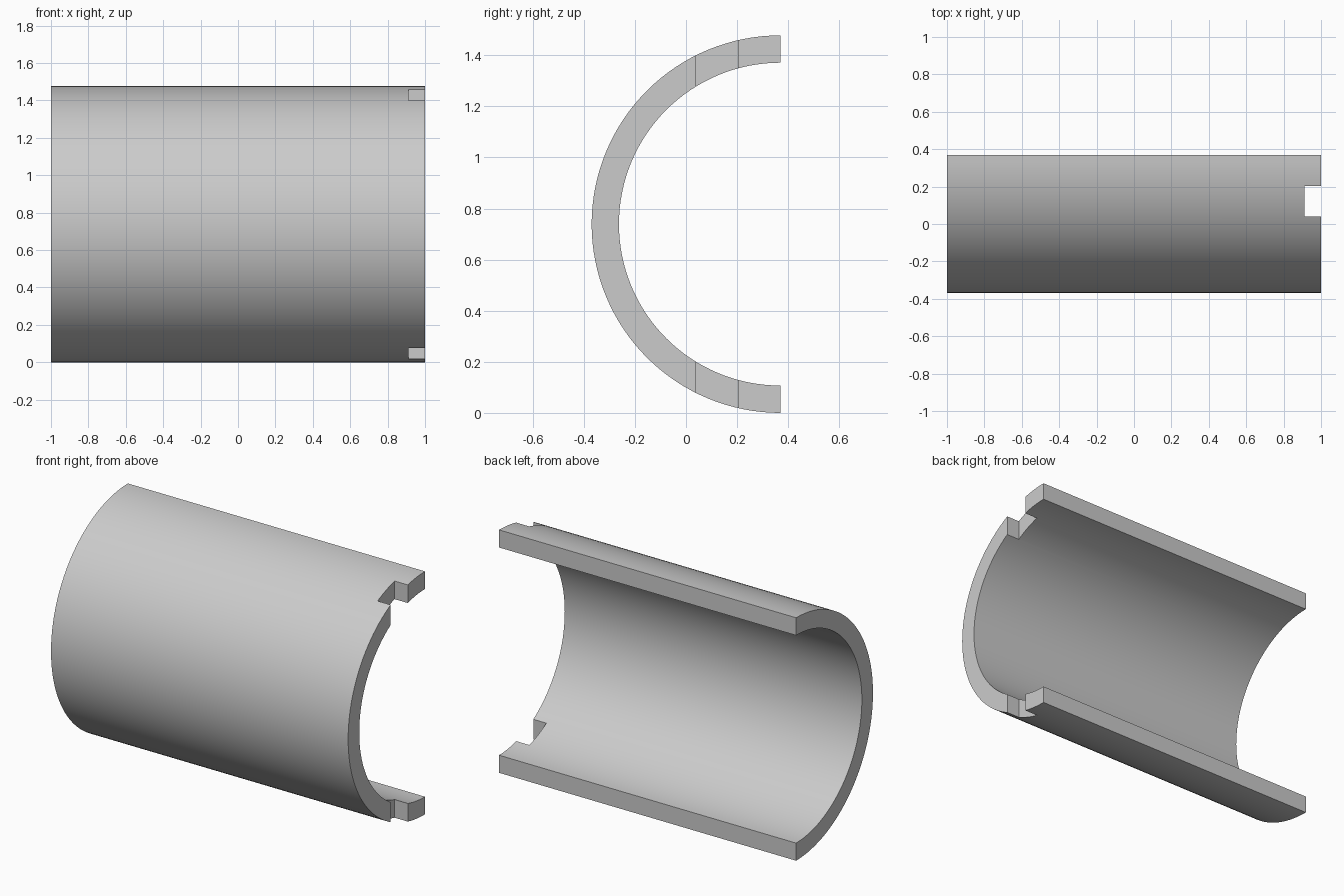
import bpy
import bmesh
from math import sin, cos, pi, radians

if "Cube" in bpy.data.objects:
    bpy.data.objects.remove(bpy.data.objects["Cube"], do_unlink=True)

OUTER, INNER = 0.739, 0.632
HALF_LENGTH = 1.0
CENTRE_Y = OUTER / 2
SEGMENTS = 64

# Plain grey material
grey = bpy.data.materials.new("plain grey")
grey.use_nodes = True
colour = (0.6, 0.6, 0.6, 1)
grey.diffuse_color = colour
grey.node_tree.nodes["Principled BSDF"].inputs["Base Color"].default_value = colour


def arc(radius):
    """Half circle bulging towards the front, from bottom to top."""
    steps = [pi * i / SEGMENTS for i in range(SEGMENTS + 1)]
    return [(CENTRE_Y - radius * sin(a), OUTER - radius * cos(a)) for a in steps]


# Half sleeve: C-shaped section extruded along x
bm = bmesh.new()
section = arc(OUTER) + arc(INNER)[::-1]
cap = bm.faces.new([bm.verts.new((-HALF_LENGTH, y, z)) for y, z in section])
extruded = bmesh.ops.extrude_face_region(bm, geom=[cap], use_keep_orig=True)
moved = [v for v in extruded["geom"] if isinstance(v, bmesh.types.BMVert)]
bmesh.ops.translate(bm, verts=moved, vec=(2 * HALF_LENGTH, 0, 0))
bmesh.ops.recalc_face_normals(bm, faces=bm.faces)
mesh = bpy.data.meshes.new("half_sleeve")
bm.to_mesh(mesh)
bm.free()
sleeve = bpy.data.objects.new("half_sleeve", mesh)
bpy.context.collection.objects.link(sleeve)
mesh.materials.append(grey)

# Vertical cutter for the notches in both edges of the left end
bpy.ops.mesh.primitive_cube_add(size=1, location=(1.012, 0.122, OUTER))
cutter = bpy.context.object
cutter.name = "notch_cutter"
cutter.scale = (0.2, 0.164, 2)
cutter.data.materials.append(grey)
cutter.hide_render = True

bpy.context.view_layer.objects.active = sleeve
cut = sleeve.modifiers.new("notches", 'BOOLEAN')
cut.operation = 'DIFFERENCE'
cut.solver = 'EXACT'
cut.object = cutter
bpy.ops.object.modifier_apply(modifier=cut.name)
bpy.data.objects.remove(cutter, do_unlink=True)

# Smooth curved walls with crisp edges
bpy.ops.object.select_all(action='DESELECT')
sleeve.select_set(True)
bpy.ops.object.shade_smooth_by_angle(angle=radians(20))
